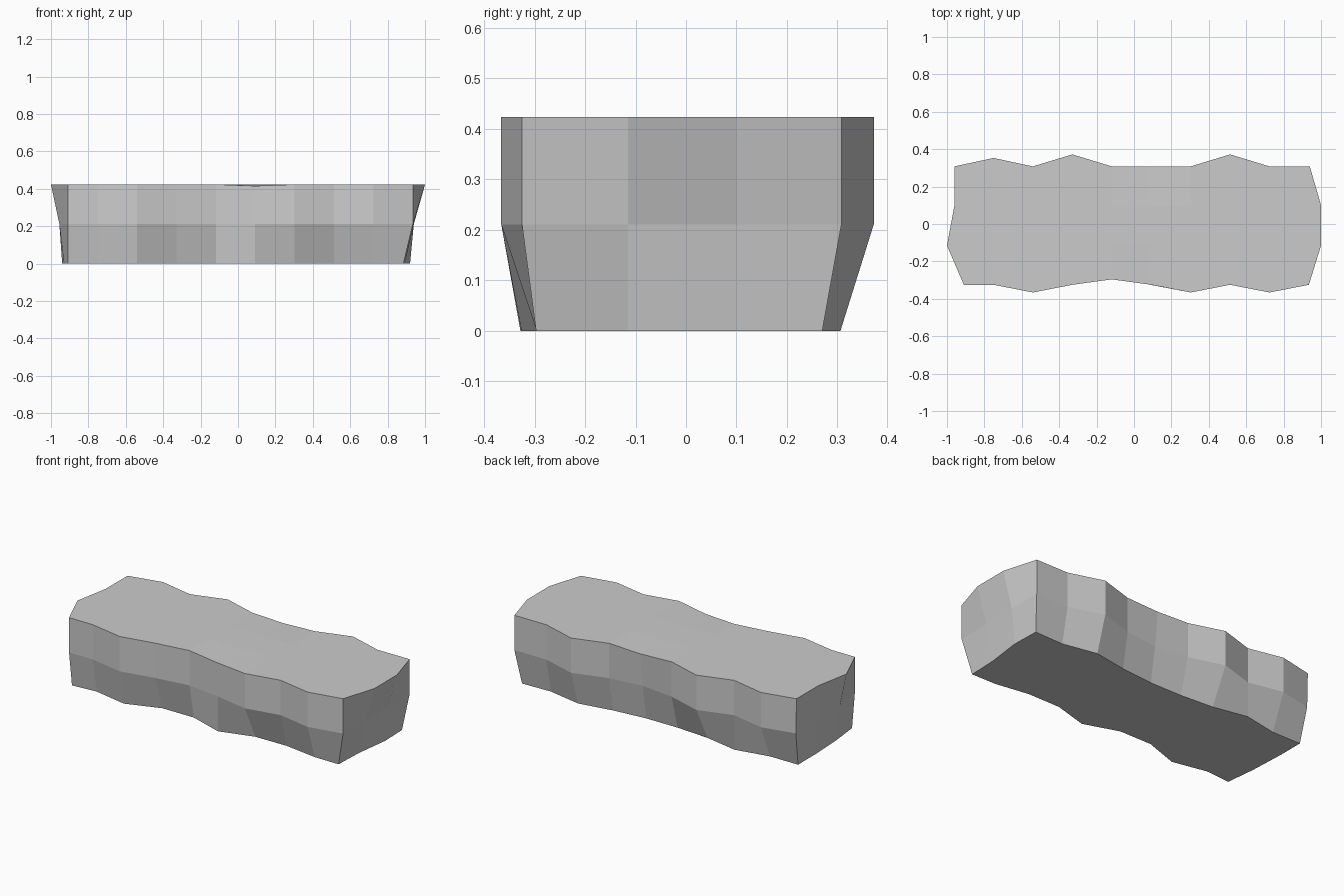
import bpy, bmesh

if "Cube" in bpy.data.objects:
    bpy.data.objects.remove(bpy.data.objects["Cube"])

# Rough stone slab: three stacked outlines on a 10 x 4 grid
COLS, ROWS = 10, 4
MID_Y = (-0.115, 0.1)          # inner grid rows

top_front = [-.325, -.325, -.366, -.325, -.296, -.325, -.366, -.325, -.366, -.325]
top_back = [.308, .353, .308, .372, .308, .308, .308, .372, .308, .308]
mid_back = [.308, .353, .308, .372, .308, .285, .308, .372, .308, .308]
low_front = [-.297, -.285, -.328, -.255, -.255, -.326, -.266, -.264, -.296, -.297]
low_back = [.265, .265, .306, .265, .25, .25, .27, .306, .265, .27]

# z, front y, back y, left-end x, right-end x (ends run front to back)
levels = [
    (0.0, low_front, low_back, (-.91, -.93, -.94, -.94), (.885, .892, .92, .915)),
    (.211, top_front, mid_back, (-.91, -.955, -.955, -.955), (.935, .94, .94, .94)),
    (.423, top_front, top_back, (-.91, -1.0, -.96, -.96), (.935, 1.0, 1.0, .94)),
]

bm = bmesh.new()


def layer(z, front, back, left, right):
    grid = []
    for i in range(COLS):
        ys = (front[i], *MID_Y, back[i])
        col = []
        for j in range(ROWS):
            x = left[j] if i == 0 else right[j] if i == COLS - 1 else -.962 + .2108 * i
            # slight dip in the top edges near the middle
            dip = .008 if z > .4 and i == 5 and j in (0, 3) else 0
            col.append(bm.verts.new((x, ys[j], z - dip)))
        grid.append(col)
    return grid


def outline(g):
    return ([c[0] for c in g] + g[-1][1:] + [c[-1] for c in g[-2::-1]] + g[0][-2:0:-1])


def cap(g):
    for i in range(COLS - 1):
        for j in range(ROWS - 1):
            bm.faces.new((g[i][j], g[i + 1][j], g[i + 1][j + 1], g[i][j + 1]))


grids = [layer(*lv) for lv in levels]

# Top and bottom
cap(grids[0])
cap(grids[2])

# Side walls
for a, b in zip(grids, grids[1:]):
    lo, hi = outline(a), outline(b)
    for k in range(len(lo)):
        n = (k + 1) % len(lo)
        bm.faces.new((lo[k], lo[n], hi[n], hi[k]))

bmesh.ops.recalc_face_normals(bm, faces=bm.faces)
mesh = bpy.data.meshes.new("stone_slab")
bm.to_mesh(mesh)
bm.free()
bpy.context.collection.objects.link(bpy.data.objects.new("stone_slab", mesh))
